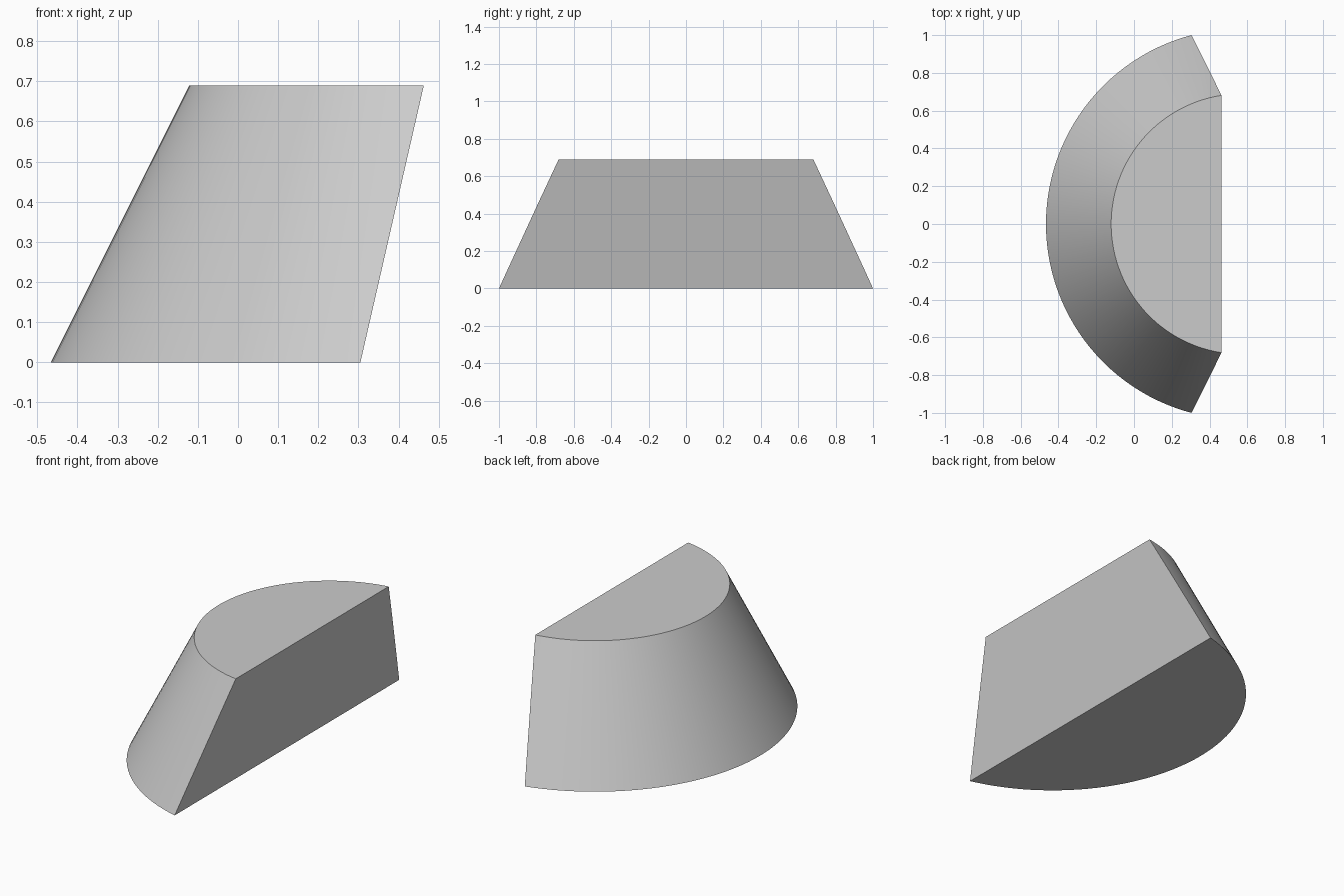
import bpy
import bmesh
import math
from mathutils import Matrix, Vector

cube = bpy.data.objects.get("Cube")
if cube:
    bpy.data.objects.remove(cube, do_unlink=True)

HEIGHT = 0.69
AXIS_X = 0.568
BASE_RADIUS, TOP_RADIUS = 1.034, 0.689
CUT_BASE_X, CUT_TOP_X = 0.305, 0.463

grey = bpy.data.materials.new("light_grey")
grey.use_nodes = True
color = (0.6, 0.6, 0.6, 1)
grey.diffuse_color = color
grey.node_tree.nodes["Principled BSDF"].inputs["Base Color"].default_value = color

# Upright truncated cone
bm = bmesh.new()
bmesh.ops.create_cone(bm, cap_ends=True, segments=128,
                      radius1=BASE_RADIUS, radius2=TOP_RADIUS, depth=HEIGHT,
                      matrix=Matrix.Translation((AXIS_X, 0, HEIGHT / 2)))

# Slice off the +x side with a leaning plane and close the cut
normal = Vector((HEIGHT, 0, CUT_BASE_X - CUT_TOP_X)).normalized()
cut = bmesh.ops.bisect_plane(bm, geom=bm.verts[:] + bm.edges[:] + bm.faces[:],
                             plane_co=(CUT_BASE_X, 0, 0), plane_no=normal,
                             clear_outer=True)
rim = [e for e in cut["geom_cut"] if isinstance(e, bmesh.types.BMEdge)]
bmesh.ops.contextual_create(bm, geom=rim)
bmesh.ops.recalc_face_normals(bm, faces=bm.faces)

mesh = bpy.data.meshes.new("half_cone_block")
bm.to_mesh(mesh)
bm.free()
mesh.materials.append(grey)
block = bpy.data.objects.new("half_cone_block", mesh)
bpy.context.collection.objects.link(block)

# Smooth curved wall, sharp rims
bpy.context.view_layer.objects.active = block
block.select_set(True)
bpy.ops.object.shade_smooth_by_angle(angle=math.radians(30))
